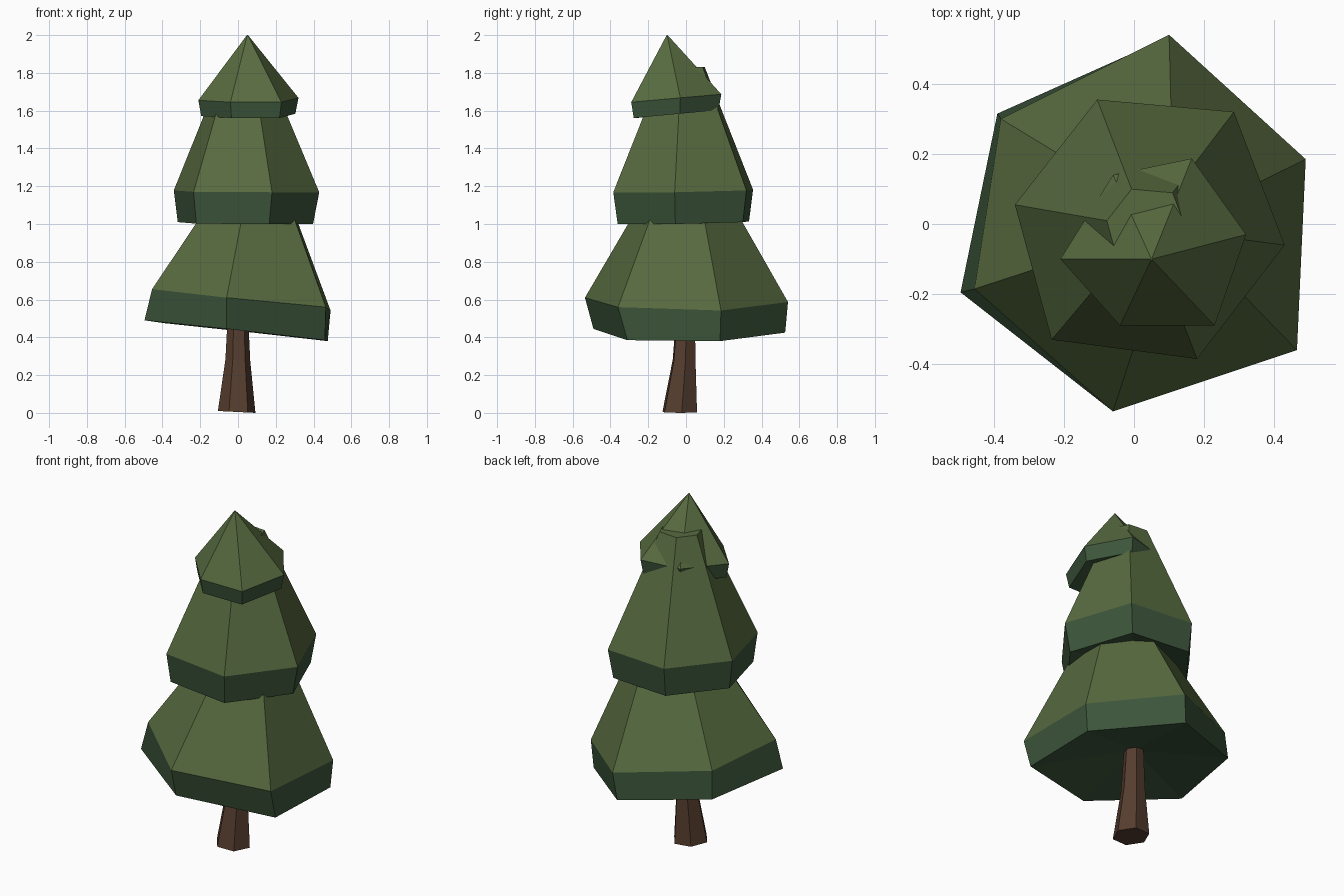
import bpy
from math import cos, sin, radians

if "Cube" in bpy.data.objects:
    bpy.data.objects.remove(bpy.data.objects["Cube"])


def material(name, color):
    m = bpy.data.materials.new(name)
    m.diffuse_color = (*color, 1)
    m.use_nodes = True
    m.node_tree.nodes["Principled BSDF"].inputs["Base Color"].default_value = m.diffuse_color
    return m


LEAF = material("leaf_green", (0.095, 0.145, 0.05))
SKIRT = material("skirt_green", (0.045, 0.092, 0.043))
BARK = material("bark_brown", (0.092, 0.047, 0.028))


def loft(name, rings, mats, band_mats, low_center=None):
    """Skin equal-sized rings from bottom to top; cap both ends."""
    n = len(rings[0])
    verts = [p for r in rings for p in r]
    faces, idx = [], []
    for k in range(len(rings) - 1):
        for i in range(n):
            j = (i + 1) % n
            faces.append((k*n + i, k*n + j, (k+1)*n + j, (k+1)*n + i))
            idx.append(band_mats[k])
    top = (len(rings) - 1) * n
    faces.append(tuple(range(top, top + n)))
    idx.append(band_mats[-1])
    if low_center:                       # hollowed underside
        verts.append(low_center)
        for i in range(n):
            faces.append(((i + 1) % n, i, len(verts) - 1))
            idx.append(band_mats[0])
    else:
        faces.append(tuple(reversed(range(n))))
        idx.append(band_mats[0])
    me = bpy.data.meshes.new(name)
    me.from_pydata(verts, [], faces)
    for m in mats:
        me.materials.append(m)
    for p, i in zip(me.polygons, idx):
        p.material_index = i
    me.update()
    ob = bpy.data.objects.new(name, me)
    bpy.context.collection.objects.link(ob)
    return ob


def tier(name, low, rim, center, top, top_scale, low_center):
    """Foliage tier: skirt band from low to rim, then a cone towards top."""
    crown = [tuple(t + (a - c) * top_scale for a, c, t in zip((p[0], p[1]), center, top))
             + (top[2],) for p in rim]
    return loft(name, [low, rim, crown], [LEAF, SKIRT], [1, 0], low_center)


# bottom tier, tilted down to the right
tier("bottom_tier",
     [(-.495, -.195, .49), (-.06, -.49, .445), (.46, -.31, .385),
      (.475, .18, .38), (.08, .525, .425), (-.39, .315, .475)],
     [(-.455, -.185, .655), (-.06, -.535, .61), (.465, -.36, .56),
      (.49, .185, .542), (.10, .54, .587), (-.38, .30, .635)],
     (0, 0), (.08, 0, 1.25), .3, (0, 0, .52))

# middle tier with a flat cut top that pokes out behind the tip
rim2 = [(-.34, .055, 1.178), (-.235, -.33, 1.17), (.18, -.385, 1.168),
        (.43, -.06, 1.168), (.285, .32, 1.178), (-.105, .355, 1.182)]
low2 = [(.03 + (x - .035) * .93, y * .94, z - .168) for x, y, z in rim2]
tier("middle_tier", low2, rim2, (.035, -.01), (.035, -.01, 1.83), .3, (.03, 0, 1.08))

# top tier, pointed, shifted to the front
rim3 = [(-.21, -.10, 1.655), (-.04, -.29, 1.645), (.23, -.29, 1.645),
        (.32, -.03, 1.668), (.165, .187, 1.687), (-.06, .14, 1.675)]
low3 = [(.05 + (x - .05) * .94, -.07 + (y + .07) * .94, z - .084) for x, y, z in rim3]
tier("top_tier", low3, rim3, (.05, -.07), (.05, -.10, 2.0), .01, (.05, -.07, 1.62))


# leaning six-sided trunk
def trunk_ring(cx, cy, z, r):
    return [(cx + r * cos(radians(60*i + 6)), cy + r * sin(radians(60*i + 6)),
             z - .05 * r * cos(radians(60*i + 6))) for i in range(6)]


loft("trunk", [trunk_ring(-.007, -.033, .005, .1), trunk_ring(-.001, -.01, .28, .066),
               trunk_ring(.0, .0, .6, .05)], [BARK], [0, 0])
